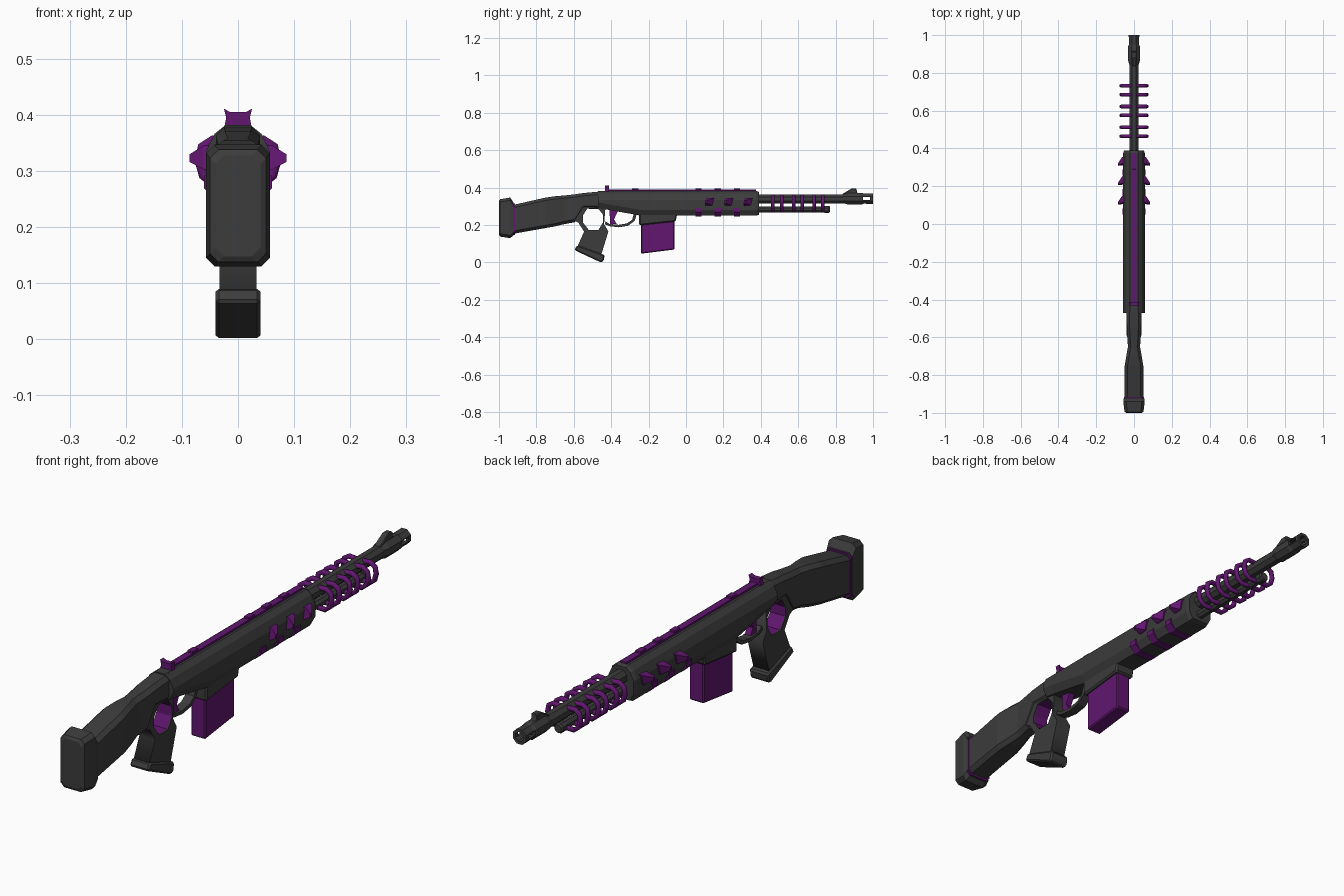
import bpy, bmesh, math
from mathutils import Vector

if "Cube" in bpy.data.objects:
    bpy.data.objects.remove(bpy.data.objects["Cube"])


def material(name, col):
    m = bpy.data.materials.new(name)
    m.diffuse_color = (*col, 1)
    m.use_nodes = True
    m.node_tree.nodes["Principled BSDF"].inputs["Base Color"].default_value = m.diffuse_color
    return m


DARK = material("dark_grey", (0.045, 0.045, 0.045))
PURPLE = material("purple", (0.12, 0.008, 0.16))


def finish(name, bm, mat, bevel=0):
    bmesh.ops.recalc_face_normals(bm, faces=bm.faces)
    me = bpy.data.meshes.new(name)
    bm.to_mesh(me)
    bm.free()
    ob = bpy.data.objects.new(name, me)
    bpy.context.collection.objects.link(ob)
    me.materials.append(mat)
    if bevel:
        b = ob.modifiers.new("bevel", 'BEVEL')
        b.width, b.segments = bevel, 1
        b.limit_method, b.angle_limit = 'ANGLE', math.radians(35)
    return ob


def skin(name, rings, mat, bevel=0, caps=True):
    """Join rings of equal point count into one solid."""
    bm = bmesh.new()
    vs = [[bm.verts.new(p) for p in r] for r in rings]
    n = len(vs[0])
    for a, b in zip(vs, vs[1:]):
        for i in range(n):
            j = (i + 1) % n
            bm.faces.new((a[i], a[j], b[j], b[i]))
    if caps:
        bm.faces.new(vs[0])
        bm.faces.new(vs[-1])
    return finish(name, bm, mat, bevel)


def section(y, w, zt, zb, ct=0.015, cb=0.015):
    """Chamfered rectangle across the y axis."""
    half = [(w - ct, zt), (w, zt - ct), (w, zb + cb), (w - cb, zb)]
    pts = half + [(-x, z) for x, z in reversed(half)]
    return [(x, y, z) for x, z in pts]


def side_profile(name, pts, w, mat, bevel=0):
    """Extrude a (y, z) outline across x."""
    return skin(name, [[(x, y, z) for y, z in pts] for x in (-w, w)], mat, bevel)


def octagon(y, r, z, n=8):
    k = r / math.cos(math.pi / n)
    return [(k * math.cos((i + .5) * 2 * math.pi / n), y,
             z + k * math.sin((i + .5) * 2 * math.pi / n)) for i in range(n)]


def box(name, x, y, z, mat, bevel=0):
    return skin(name, [section(v, x, z[1], z[0], .0005, .0005) for v in y], mat, bevel)


def path_strip(name, pts, mat, depth, sides=1):
    """Sweep a small round bar along a polyline."""
    cu = bpy.data.curves.new(name, 'CURVE')
    cu.dimensions = '3D'
    sp = cu.splines.new('POLY')
    sp.points.add(len(pts) - 1)
    for p, c in zip(sp.points, pts):
        p.co = (*c, 1)
    cu.bevel_depth, cu.bevel_resolution, cu.use_fill_caps = depth, sides, True
    cu.materials.append(mat)
    ob = bpy.data.objects.new(name, cu)
    bpy.context.collection.objects.link(ob)
    return ob


# Butt stock, seam and pad
skin("stock", [section(*s) for s in (
    (-.93, .050, .306, .152), (-.75, .049, .347, .184), (-.70, .041, .354, .193),
    (-.65, .032, .358, .205), (-.595, .036, .364, .215), (-.55, .038, .371, .288),
    (-.45, .040, .380, .285))], DARK)
skin("stock_seam", [section(y, .052, .315, .147) for y in (-.93, -.915)], PURPLE)
skin("butt_pad", [section(*s) for s in (
    (-1.0, .040, .328, .148), (-.994, .050, .338, .138), (-.94, .057, .347, .130),
    (-.922, .054, .320, .145))], DARK)


# Receiver and handguard
def body(y, zb, grow=0):
    half = [(.022, .382), (.042, .366), (.057, .335), (.057, zb + .03), (.040, zb)]
    return [(x, y, z) for x, z in half + [(-x, z) for x, z in reversed(half)]]


skin("receiver", [body(*s) for s in (
    (-.47, .290), (-.42, .282), (-.24, .250), (.375, .250))]
    + [[(x * .92, .39, .315 + (z - .315) * .92) for x, _, z in body(0, .25)]], DARK)

# Magazine well and magazine
side_profile("magazine_well", [(-.25, .27), (-.25, .198), (-.055, .219), (-.045, .27)],
             .042, DARK, .006)
side_profile("magazine", [(-.24, .22), (-.24, .047), (-.062, .069), (-.062, .23)],
             .031, PURPLE, .005)

# Grip plate with octagonal thumb hole
outline = [(-.60, .225), (-.575, .212), (-.545, .165), (-.585, .075), (-.455, .035),
           (-.415, .165), (-.438, .205), (-.43, .30), (-.60, .30)]
hole = [(-.552, .25), (-.528, .288), (-.47, .288), (-.443, .255),
        (-.443, .215), (-.468, .174), (-.52, .174), (-.552, .215)]
cu = bpy.data.curves.new("grip", 'CURVE')
cu.dimensions, cu.fill_mode = '2D', 'BOTH'
for pts in (outline, hole):
    sp = cu.splines.new('POLY')
    sp.points.add(len(pts) - 1)
    sp.use_cyclic_u = True
    for p, (y, z) in zip(sp.points, pts):
        p.co = (y, z, 0, 1)
cu.extrude = .033
cu.materials.append(DARK)
grip = bpy.data.objects.new("grip", cu)
grip.rotation_euler = (math.pi / 2, 0, math.pi / 2)
bpy.context.collection.objects.link(grip)
skin("thumb_hole_lining", [[(x, -.4975 + (y + .4975) * .97, .231 + (z - .231) * .97)
                            for y, z in hole] for x in (-.03, .03)], PURPLE, caps=False)
side_profile("grip_cap", [(-.597, .066), (-.582, .092), (-.452, .046), (-.435, .040),
                          (-.440, .008), (-.455, .0)], .040, DARK, .006)

# Trigger and guard
side_profile("trigger", [(-.41, .285), (-.405, .205), (-.37, .205), (-.385, .23),
                         (-.378, .245), (-.36, .285)], .012, PURPLE)
g = [(-.435, .205), (-.41, .194), (-.36, .188), (-.31, .196), (-.275, .222), (-.262, .262)]
inner = [(-.278, .262), (-.288, .228), (-.315, .209), (-.36, .201), (-.41, .206), (-.43, .22)]
side_profile("trigger_guard", g + inner, .018, DARK)

# Top rib with raised blocks, rear sight
box("top_rib", .013, (-.42, .375), (.375, .389), PURPLE)
for i, y in enumerate((-.272, .067, .170, .273)):
    box(f"rib_block_{i}", .011, (y - .017, y + .017), (.38, .396), PURPLE, .002)
skin("rear_sight", [[(x, y, z) for x, z in (
    (-.025, .375), (.025, .375), (.021, .395), (.025, .411), (.014, .405),
    (-.014, .405), (-.025, .411), (-.021, .395))] for y in (-.432, -.412)], PURPLE)

# Handguard spikes and lower bands
for i, y in enumerate((.11, .213, .316)):
    for s, side in ((1, "right"), (-1, "left")):
        base = [(s * .05, a, z) for a, z in ((y - .005, .303), (y + .03, .305),
                                             (y + .04, .345), (y + .003, .345))]
        tip = [(s * .086, a, z) for a, z in ((y - .008, .316), (y + .002, .316),
                                             (y + .004, .33), (y - .006, .33))]
        mid = [(s * .062, p[1], p[2]) for p in base]
        skin(f"spike_{side}_{i}", [base, mid, tip], PURPLE)
    skin(f"lower_band_{i}", [section(y - .06 + d, .061, .292, .246, .002, .024)
                             for d in (0, .033)], PURPLE)

# Barrel, lower tube and collar
skin("barrel", [octagon(y, .025, .339) for y in (.37, .93)], DARK)
skin("lower_tube", [octagon(y, r, .284) for y, r in (
    (.37, .016), (.74, .016), (.741, .019), (.763, .019), (.77, .014))], DARK)

# Side loops around barrel and tube
loop = [(.008, .352), (.045, .355), (.064, .343), (.069, .318), (.062, .292),
        (.042, .276), (.008, .277)]
for i, y in enumerate((.465, .512, .575, .622, .685, .732)):
    for s, side in ((1, "right"), (-1, "left")):
        path_strip(f"loop_{side}_{i}", [(s * x, y, z) for x, z in loop], PURPLE, .0095)

# Muzzle with bore and side slots
muzzle = skin("muzzle", [octagon(y, r, .341) for y, r in (
    (.84, .024), (.865, .031), (.94, .031), (.95, .027), (1.0, .028))], DARK)
cutters = [skin("bore_cutter", [octagon(y, .017, .341) for y in (.932, 1.05)], DARK),
           box("slot_cutter", .1, (.945, .985), (.333, .349), DARK)]
# hollow the barrel end too by stopping it behind the bore
for c in cutters:
    c.hide_render = True
    c.hide_viewport = True
    m = muzzle.modifiers.new("cut", 'BOOLEAN')
    m.object, m.operation, m.solver = c, 'DIFFERENCE', 'EXACT'

# Front sight
side_profile("front_sight", [(.835, .36), (.84, .368), (.885, .395), (.912, .395),
                             (.914, .375), (.93, .36)], .013, DARK, .003)
